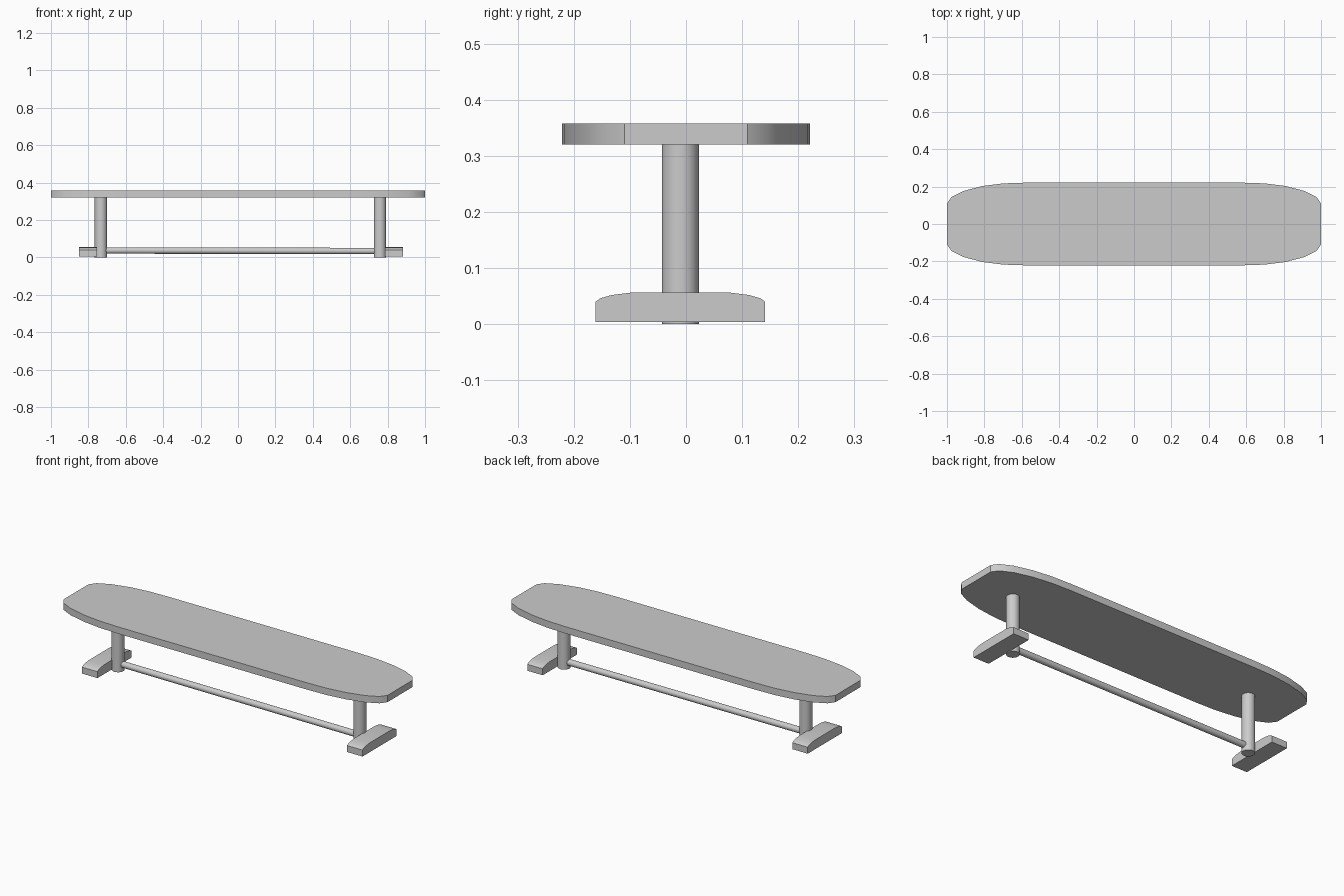
import bpy, bmesh
from mathutils import Vector

if "Cube" in bpy.data.objects:
    bpy.data.objects.remove(bpy.data.objects["Cube"])


def extruded(name, points, direction):
    """Extrude a closed outline along a direction, smooth around curved edges."""
    bm = bmesh.new()
    face = bm.faces.new([bm.verts.new(p) for p in points])
    ext = bmesh.ops.extrude_face_region(bm, geom=[face], use_keep_orig=True)
    verts = [g for g in ext["geom"] if isinstance(g, bmesh.types.BMVert)]
    bmesh.ops.translate(bm, verts=verts, vec=direction)
    bmesh.ops.recalc_face_normals(bm, faces=bm.faces)
    mesh = bpy.data.meshes.new(name)
    bm.to_mesh(mesh)
    bm.free()
    obj = bpy.data.objects.new(name, mesh)
    bpy.context.collection.objects.link(obj)
    smooth(obj)


def smooth(obj):
    bpy.ops.object.select_all(action='DESELECT')
    obj.select_set(True)
    bpy.context.view_layer.objects.active = obj
    bpy.ops.object.shade_smooth_by_angle(angle=0.55)


def rod(name, a, b, radius):
    """Cylinder between two points."""
    a, b = Vector(a), Vector(b)
    bpy.ops.mesh.primitive_cylinder_add(vertices=32, radius=radius,
                                        depth=(b - a).length, location=(a + b) / 2)
    obj = bpy.context.object
    obj.name = name
    obj.rotation_euler = (b - a).to_track_quat('Z', 'Y').to_euler()
    smooth(obj)


# Bench seat: long board with tapered, rounded ends
quarter = [(1.0, 0.11), (0.975, 0.145), (0.91, 0.177), (0.81, 0.203),
           (0.7, 0.217), (0.58, 0.221)]
half = quarter + [(-x, y) for x, y in reversed(quarter)]
outline = half + [(x, -y) for x, y in reversed(half)]
extruded("seat", [(x, y, 0.32) for x, y in outline], (0, 0, 0.038))

# Legs, each with a foot block whose upper ends are rounded
LEG_Y = -0.01
foot_half = [(0.151, 0.004), (0.151, 0.040), (0.143, 0.046), (0.122, 0.052), (0.09, 0.056)]
foot = foot_half + [(-y, z) for y, z in reversed(foot_half)]
for side, leg_x, foot_x in (("left", -0.733, -0.85), ("right", 0.759, 0.786)):
    rod(side + "_leg", (leg_x, LEG_Y, 0), (leg_x, LEG_Y, 0.325), 0.033)
    extruded(side + "_foot", [(foot_x, y + LEG_Y, z) for y, z in foot], (0.095, 0, 0))

# Stretcher bar between the legs
rod("stretcher", (-0.72, LEG_Y, 0.037), (0.745, LEG_Y, 0.034), 0.017)
